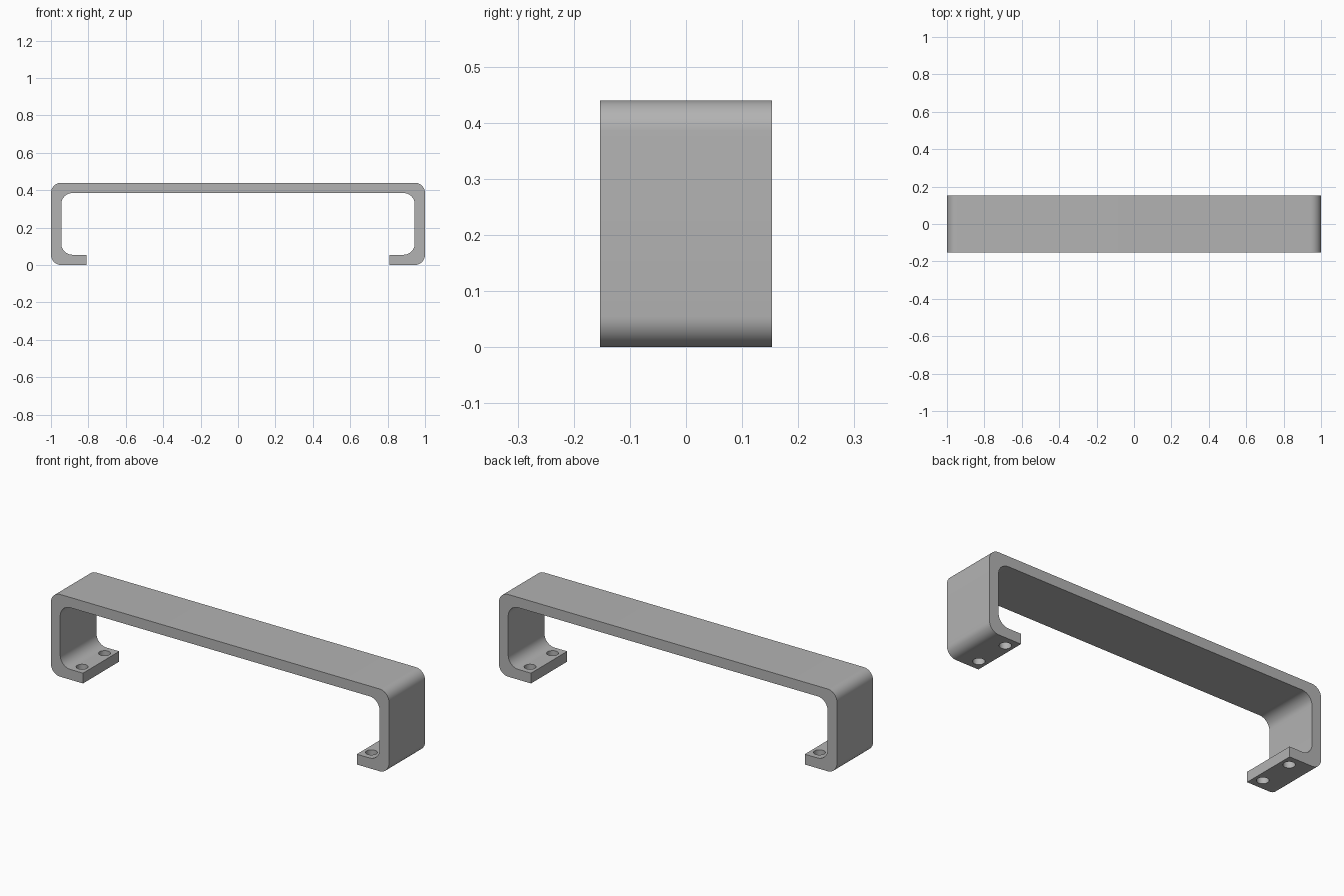
import bpy, bmesh, math
from mathutils import Vector

if "Cube" in bpy.data.objects:
    bpy.data.objects.remove(bpy.data.objects["Cube"], do_unlink=True)

HEIGHT, DEPTH, THICK = 0.44, 0.306, 0.055
FOOT_X = 0.81           # inner end of each foot
R_OUT, R_IN = 0.055, 0.06
HOLE_X, HOLE_Y, HOLE_R = 0.856, 0.095, 0.029

# Plain grey metal
metal = bpy.data.materials.new("grey_metal")
metal.use_nodes = True
grey = (0.45, 0.45, 0.45, 1)
metal.diffuse_color = grey
metal.node_tree.nodes["Principled BSDF"].inputs["Base Color"].default_value = grey


def rounded(corner, before, after, radius, steps=10):
    """Arc points replacing a right-angled corner."""
    c = Vector(corner)
    u = (Vector(before) - c).normalized() * radius
    v = (Vector(after) - c).normalized() * radius
    centre = c + u + v
    angles = [math.pi / 2 * i / steps for i in range(steps + 1)]
    return [centre - v * math.cos(a) - u * math.sin(a) for a in angles]


# Half profile, from the top middle round the outside and back inside
wall, top = 1 - THICK, HEIGHT - THICK
corners = [
    ((0, HEIGHT), 0), ((1, HEIGHT), R_OUT), ((1, 0), R_OUT), ((FOOT_X, 0), 0),
    ((FOOT_X, THICK), 0), ((wall, THICK), R_IN), ((wall, top), R_IN), ((0, top), 0),
]
half = []
for i, (p, r) in enumerate(corners):
    if r:
        half += rounded(p, corners[i - 1][0], corners[i + 1][0], r)
    else:
        half.append(Vector(p))
# Mirror the half, leaving out the two points on the centre line
profile = half[1:-1] + [Vector((-p.x, p.y)) for p in reversed(half[1:-1])]

# Bent strap handle
bm = bmesh.new()
face = bm.faces.new([bm.verts.new((p.x, -DEPTH / 2, p.y)) for p in profile])
ext = bmesh.ops.extrude_face_region(bm, geom=[face])
moved = [g for g in ext["geom"] if isinstance(g, bmesh.types.BMVert)]
bmesh.ops.translate(bm, verts=moved, vec=(0, DEPTH, 0))
bmesh.ops.recalc_face_normals(bm, faces=bm.faces)
mesh = bpy.data.meshes.new("handle_bracket")
bm.to_mesh(mesh)
bm.free()
mesh.materials.append(metal)
handle = bpy.data.objects.new("handle_bracket", mesh)
bpy.context.collection.objects.link(handle)

# Two screw holes through each foot
bm = bmesh.new()
for sx in (-1, 1):
    for sy in (-1, 1):
        new = bmesh.ops.create_cone(bm, cap_ends=True, segments=32, radius1=HOLE_R,
                                    radius2=HOLE_R, depth=THICK * 3)
        bmesh.ops.translate(bm, verts=new["verts"],
                            vec=(sx * HOLE_X, sy * HOLE_Y, THICK / 2))
cut_mesh = bpy.data.meshes.new("hole_cutter")
bm.to_mesh(cut_mesh)
bm.free()
cut_mesh.materials.append(metal)
cutter = bpy.data.objects.new("hole_cutter", cut_mesh)
cutter.hide_render = True
bpy.context.collection.objects.link(cutter)

cut = handle.modifiers.new("screw_holes", "BOOLEAN")
cut.operation = "DIFFERENCE"
cut.solver = "EXACT"
cut.object = cutter
bpy.ops.object.select_all(action="DESELECT")
bpy.context.view_layer.objects.active = handle
handle.select_set(True)
bpy.ops.object.modifier_apply(modifier=cut.name)
bpy.data.objects.remove(cutter, do_unlink=True)
bpy.ops.object.shade_smooth_by_angle(angle=math.radians(30))
